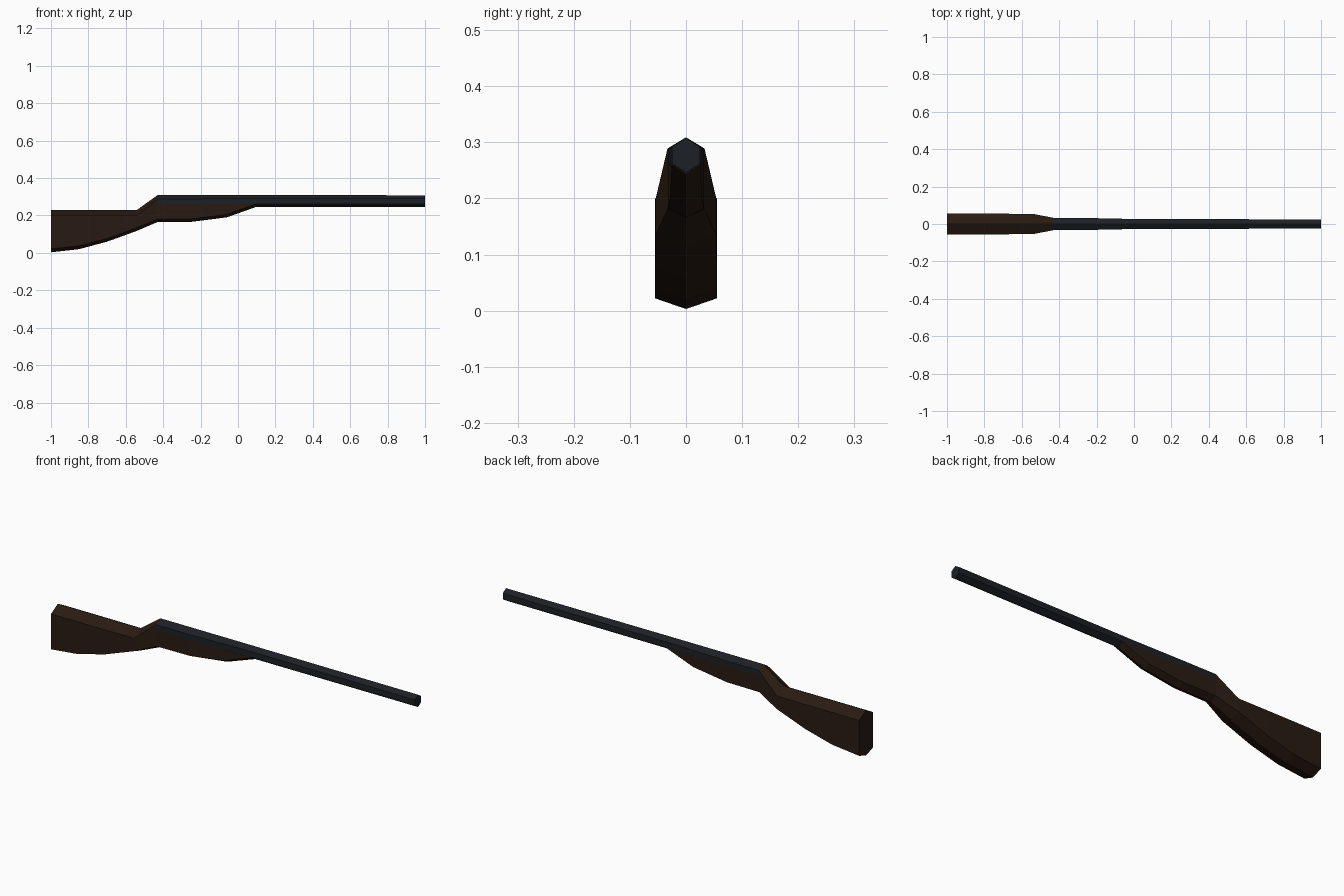
import bpy


def material(name, color):
    m = bpy.data.materials.new(name)
    m.diffuse_color = (*color, 1)
    return m


def loft(name, sections, mat, cap_start=True):
    """Hexagonal loft; section = x, half width, bottom, low side, high side, top."""
    verts, faces = [], []
    for x, w, bottom, low, high, top in sections:
        verts += [(x, 0, bottom), (x, w, low), (x, w, high),
                  (x, 0, top), (x, -w, high), (x, -w, low)]
    for s in range(len(sections) - 1):
        a, b = s * 6, s * 6 + 6
        for i in range(6):
            j = (i + 1) % 6
            faces.append((a + i, b + i, b + j, a + j))
    if cap_start:
        faces.append(tuple(range(6)))
    faces.append(tuple(reversed(range(len(verts) - 6, len(verts)))))
    mesh = bpy.data.meshes.new(name)
    mesh.from_pydata(verts, [], [f[::-1] for f in faces])
    mesh.materials.append(mat)
    obj = bpy.data.objects.new(name, mesh)
    bpy.context.collection.objects.link(obj)
    return obj


wood = material("dark_wood", (0.022, 0.011, 0.006))
metal = material("dark_metal", (0.012, 0.014, 0.018))

# Wooden stock: butt, wrist, step up to the receiver, then tapering fore-end
loft("stock", [
    (-1.00, 0.055, 0.003, 0.022, 0.200, 0.230),
    (-0.85, 0.055, 0.020, 0.038, 0.200, 0.230),
    (-0.70, 0.055, 0.060, 0.077, 0.200, 0.230),
    (-0.54, 0.054, 0.118, 0.135, 0.200, 0.230),
    (-0.43, 0.033, 0.165, 0.181, 0.289, 0.309),
    (-0.43, 0.033, 0.165, 0.181, 0.262, 0.258),
    (-0.25, 0.032, 0.166, 0.182, 0.262, 0.258),
    (-0.06, 0.028, 0.190, 0.206, 0.262, 0.258),
    (0.09, 0.0255, 0.243, 0.260, 0.262, 0.258),
], wood)

# Metal receiver running into the hexagonal barrel
loft("barrel", [
    (-0.43, 0.033, 0.245, 0.262, 0.289, 0.309),
    (-0.25, 0.032, 0.245, 0.262, 0.289, 0.309),
    (0.03, 0.026, 0.245, 0.262, 0.291, 0.309),
    (1.00, 0.025, 0.246, 0.262, 0.292, 0.308),
], metal, cap_start=False)
